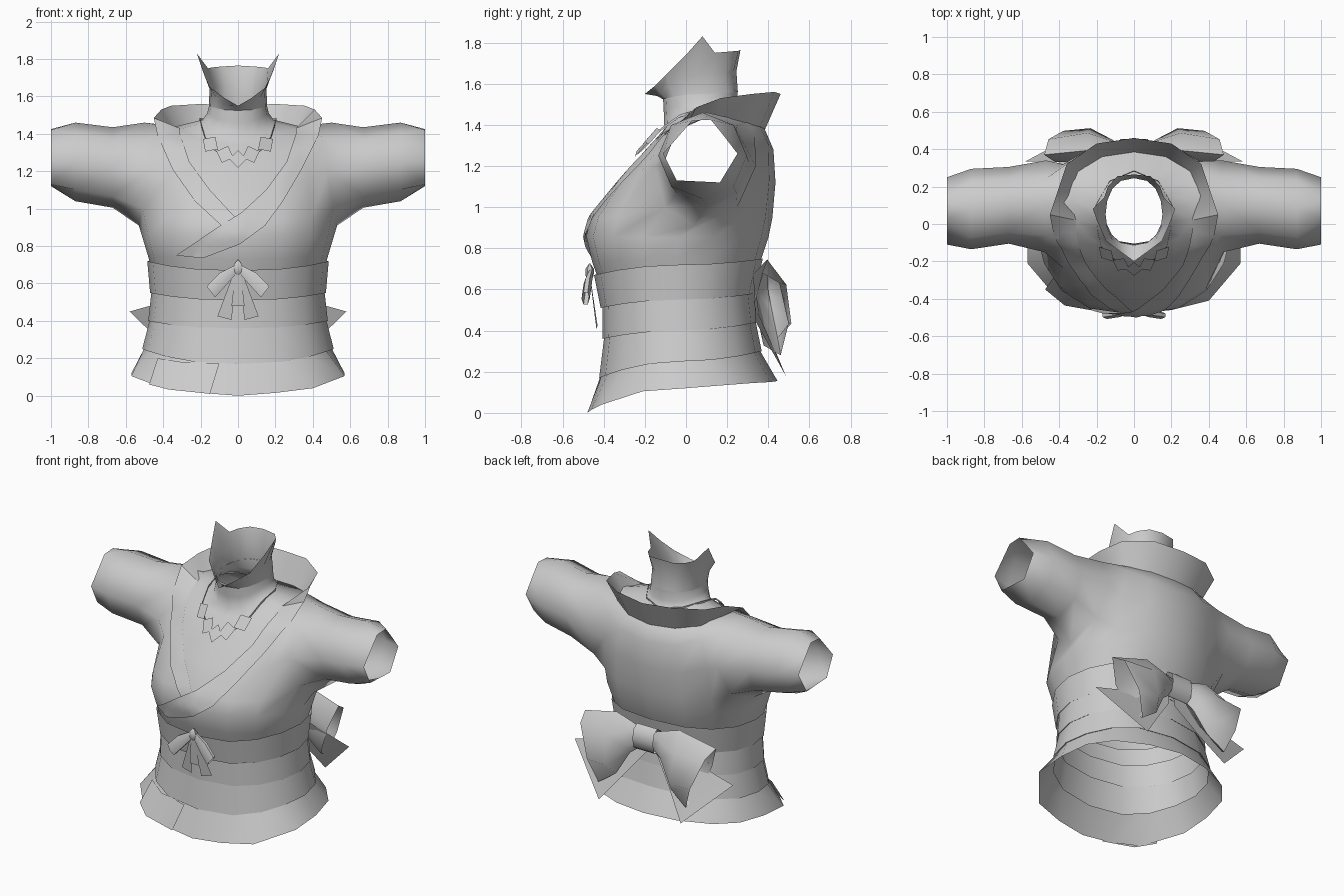
import bpy, bmesh, math
from mathutils import Vector
from mathutils.bvhtree import BVHTree

if "Cube" in bpy.data.objects:
    bpy.data.objects.remove(bpy.data.objects["Cube"])

grey = bpy.data.materials.new("plain_grey")
grey.use_nodes = True
grey.diffuse_color = (0.6, 0.6, 0.6, 1)
bsdf = grey.node_tree.nodes["Principled BSDF"]
bsdf.inputs["Base Color"].default_value = (0.6, 0.6, 0.6, 1)
bsdf.inputs["Roughness"].default_value = 0.8


def loft(bm, rings, closed=True, skip=()):
    """Skin a list of equal-length point rows; skip holds (row, column) holes."""
    rows = [[bm.verts.new(p) for p in r] for r in rings]
    n = len(rings[0])
    for i in range(len(rows) - 1):
        for j in range(n if closed else n - 1):
            if (i, j) not in skip:
                k = (j + 1) % n
                bm.faces.new((rows[i][j], rows[i][k], rows[i + 1][k], rows[i + 1][j]))


def finish(name, bm, angle=50):
    bmesh.ops.remove_doubles(bm, verts=bm.verts, dist=0.0005)
    bmesh.ops.recalc_face_normals(bm, faces=bm.faces)
    me = bpy.data.meshes.new(name)
    bm.to_mesh(me)
    bm.free()
    me.materials.append(grey)
    ob = bpy.data.objects.new(name, me)
    bpy.context.collection.objects.link(ob)
    bpy.ops.object.select_all(action='DESELECT')
    ob.select_set(True)
    bpy.context.view_layer.objects.active = ob
    bpy.ops.object.shade_smooth_by_angle(angle=math.radians(angle))


def part(name, rings, closed=True, angle=50):
    bm = bmesh.new()
    loft(bm, rings, closed)
    finish(name, bm, angle)


def body_ring(zf, zs, zb, w, yf, yb):
    """16-sided body section with front, side and back heights."""
    pts = []
    for j in range(16):
        t = math.radians(-90 + 22.5 * j)
        c, s = math.cos(t), math.sin(t)
        x = math.copysign(w * abs(c) ** 0.8, c) if abs(c) > 1e-6 else 0
        z = zs + ((zf if s < 0 else zb) - zs) * s * s
        pts.append((x, (yf + yb) / 2 + (yb - yf) / 2 * s, z))
    return pts


def section(c, u, v, n=8):
    """Oval section around c with half axes u and v."""
    c, u, v = Vector(c), Vector(u), Vector(v)
    angles = [math.radians(-90 + 360 * k / n) for k in range(n)]
    return [c + u * math.cos(a) + v * math.sin(a) for a in angles]


def flip(p, s=-1):
    return (p[0] * s, p[1], p[2])


def mirrored(half):
    """Complete a closed ring from its front-to-back half."""
    return half + [flip(p) for p in half[-2:0:-1]]


# Torso with neck, open at the arm holes, overhanging the sash
rings = [body_ring(*r) for r in (
    (.62, .66, .68, .455, -.415, .335),
    (.73, .75, .76, .482, -.455, .37),
    (.86, .85, .85, .512, -.485, .40),
    (.95, .95, .95, .515, -.46, .42),
    (1.10, 1.2, 1.12, .50, -.35, .435),
    (1.28, 1.42, 1.28, .45, -.195, .425),
    (1.34, 1.44, 1.385, .33, -.14, .38),
    (1.38, 1.475, 1.43, .19, -.105, .27),
    (1.46, 1.51, 1.49, .165, -.108, .25),
    (1.54, 1.55, 1.56, .155, -.112, .25))]
# Arm hole rim: row, column, position, starting under the arm
armhole = [(3, 4, (.53, .04, .91)), (3, 5, (.5, .25, 1.0)), (4, 5, (.47, .34, 1.2)),
           (5, 5, (.46, .25, 1.40)), (5, 4, (.5, .1, 1.46)), (5, 3, (.46, -.06, 1.38)),
           (4, 3, (.48, -.15, 1.2)), (3, 3, (.51, -.1, 1.0))]
for r, c, p in armhole:
    rings[r][c] = p
    rings[r][16 - c] = flip(p)
holes = {(r, c) for r in (3, 4) for c in (3, 4, 11, 12)}
bm = bmesh.new()
loft(bm, rings, skip=holes)
# Sleeves with a flat-bottomed cuff
cuff = [(.06, 1.125), (.165, 1.12), (.25, 1.26), (.185, 1.345),
        (.12, 1.425), (.03, 1.42), (-.11, 1.26), (-.045, 1.13)]
sleeve = [[p for _, _, p in armhole],
          section((.67, .1, 1.22), (0, .205, 0), (0, 0, .215)),
          section((.87, .08, 1.25), (0, .215, 0), (0, 0, .21)),
          [(1.0, y, z) for y, z in cuff]]
for s in (1, -1):
    loft(bm, [[flip(p, s) for p in r] for r in sleeve])
bmesh.ops.remove_doubles(bm, verts=bm.verts, dist=0.0005)
chest = BVHTree.FromBMesh(bm)
finish("robe_and_neck", bm, 65)


def on_chest(x, z, lift):
    hit = chest.ray_cast(Vector((x, -2, z)), Vector((0, 1, 0)))[0]
    return Vector((x, (hit.y if hit else 0) - lift, z))


def resample(path, steps=4):
    path = [Vector(p) for p in path]
    out = [a.lerp(b, k / steps) for a, b in zip(path, path[1:]) for k in range(steps)]
    return out + [path[-1]]


# Standing neck collar with a front notch and two side points
rim = [(0, -.2, 1.55), (.07, -.15, 1.59), (.15, -.09, 1.65), (.19, 0, 1.74), (.22, .08, 1.83),
       (.16, .14, 1.75), (.14, .2, 1.755), (.09, .255, 1.76), (0, .265, 1.765)]
part("neck_collar", [body_ring(1.525, 1.55, 1.56, .156, -.113, .252),
                     body_ring(1.54, 1.64, 1.66, .152, -.14, .245), mirrored(rim)], angle=60)

# Flared collar behind the neck
low = [(.31, .02, 1.43), (.35, .15, 1.43), (.3, .28, 1.41), (.17, .36, 1.39), (0, .385, 1.38)]
high = [(.45, .05, 1.485), (.41, .17, 1.53), (.36, .32, 1.55), (.2, .43, 1.56), (0, .46, 1.55)]
part("back_collar", [row + [flip(p) for p in row[-2::-1]] for row in (low, high)], False)

# Crossed lapels following the chest, the left one on top
lapels = {
    "right_lapel": (-1, .010,
                    [(-.31, 1.40), (-.26, 1.25), (-.15, 1.1), (-.03, .97), (.05, .9)],
                    [(-.43, 1.39), (-.35, 1.21), (-.23, 1.04), (-.1, .92), (-.02, .84)]),
    "left_lapel": (1, .018,
                   [(.31, 1.40), (.26, 1.25), (.15, 1.1), (.02, .98), (-.11, .9), (-.33, .75)],
                   [(.43, 1.39), (.34, 1.21), (.24, 1.04), (.145, .91), (.01, .81), (-.187, .735)])}
for name, (s, lift, inner, outer) in lapels.items():
    edges = [resample(inner), resample(outer)]
    rows = []
    for k in range(5):
        f = k / 4
        start = Vector(flip(low[0], s)).lerp(Vector(flip(high[0], s)), f)
        rows.append([start] + [on_chest(*a.lerp(b, f), lift) for a, b in zip(*edges)])
    part(name, rows, False)

# Waist sash in three stepped wraps, then the flared hem
wraps = {
    "sash_top": ((.67, .72, .75, .485, -.447, .373), (.51, .55, .58, .470, -.415, .335)),
    "sash_middle": ((.515, .555, .585, .463, -.406, .328), (.36, .40, .44, .480, -.405, .345)),
    "sash_bottom": ((.365, .405, .445, .472, -.398, .338), (.17, .25, .30, .512, -.422, .368))}
above = []
for name, (top, bottom) in wraps.items():
    part(name, above + [body_ring(*top), body_ring(*bottom)], angle=35)
    above = [body_ring(*bottom)]
hem_edge = [(0, -.48, 0), (.2, -.46, .015), (.40, -.41, .04), (.57, -.21, .105), (.57, 0, .12),
            (.53, .19, .135), (.42, .32, .145), (.22, .41, .15), (0, .445, .155)]
part("hem", above + [body_ring(.175, .255, .305, .500, -.412, .358), mirrored(hem_edge)], angle=35)
part("hem_overlap", [[(-.43, -.285, .2), (-.3, -.372, .18), (-.1, -.418, .172)],
                     [(-.475, -.35, .06), (-.37, -.436, .033), (-.15, -.475, .01)]], False)

# Necklace chain and square pendants
half = [(0, .285, 1.455), (.13, .23, 1.47), (.205, .1, 1.485), (.195, -.03, 1.45),
        (.175, -.12, 1.385), (.13, -.17, 1.33), (.07, -.215, 1.285), (0, -.232, 1.27)]
chain = mirrored(half)
part("necklace_chain", [chain, [(x, y - .003, z - .014) for x, y, z in chain]])
bm = bmesh.new()
for x, z, r, spin in ((0, 1.265, .046, 0), (.07, 1.29, .048, .35), (.148, 1.345, .048, .6),
                      (-.07, 1.29, .048, -.35), (-.148, 1.345, .048, -.6)):
    y = on_chest(x, z, .032).y
    quad = []
    for k in range(4):
        a = k * math.pi / 2 + spin
        dx, dz = r * math.cos(a), r * math.sin(a)
        # Each square leans with the chest and turns around the neck
        quad.append(bm.verts.new((x + dx, y + dz * .8 + dx * x * 3, z + dz)))
    bm.faces.new(quad)
finish("necklace_pendants", bm)

# Small front bow: loops, tails, knot
for s, side in ((1, "left"), (-1, "right")):
    part("front_bow_loop_" + side, [
        section((.005 * s, -.462, .685), (.014 * s, 0, .014), (0, .012, 0), 6),
        section((.08 * s, -.478, .625), (.024 * s, 0, .034), (0, .02, 0), 6),
        section((.145 * s, -.488, .555), (.026 * s, 0, .034), (0, .02, 0), 6)])
    part("front_bow_tail_" + side, [
        [(0, -.47, .68), (.022 * s, -.465, .66)],
        [(.035 * s, -.435, .405), (.11 * s, -.43, .425)]], False)
part("front_bow_middle_tail", [[(-.012, -.472, .68), (.012, -.472, .68)],
                               [(-.035, -.455, .48), (.035, -.455, .48)]], False)
part("front_bow_knot", [section((0, -.468, z), (r, 0, 0), (0, r * .8, 0), 6)
                        for z, r in ((.725, .004), (.70, .026), (.665, .024), (.645, .008))])

# Large back bow: drooping open loops pinched shut at the knot, pointed tails
for s, side in ((1, "left"), (-1, "right")):
    part("back_bow_loop_" + side, [
        section((.03 * s, .40, .63), (0, .002, 0), (0, 0, .05), 6),
        section((.12 * s, .405, .61), (.01 * s, .055, 0), (0, -.01, .10), 6),
        section((.215 * s, .42, .555), (.03 * s, .092, -.03), (.015 * s, -.025, .19), 6),
        section((.40 * s, .415, .48), (.02 * s, .07, .06), (.08 * s, -.045, .20), 6)], angle=60)
    part("back_bow_tail_" + side, [
        [(.02 * s, .345, .62), (.02 * s, .35, .54)],
        [(.33 * s, .335, .52), (.16 * s, .41, .36)],
        [(.58 * s, .335, .45), (.30 * s, .485, .18)]], False)
part("back_bow_knot", [section((x, .405, .63), (0, .05, 0), (0, 0, .085), 8)
                       for x in (-.075, 0, .075)])
